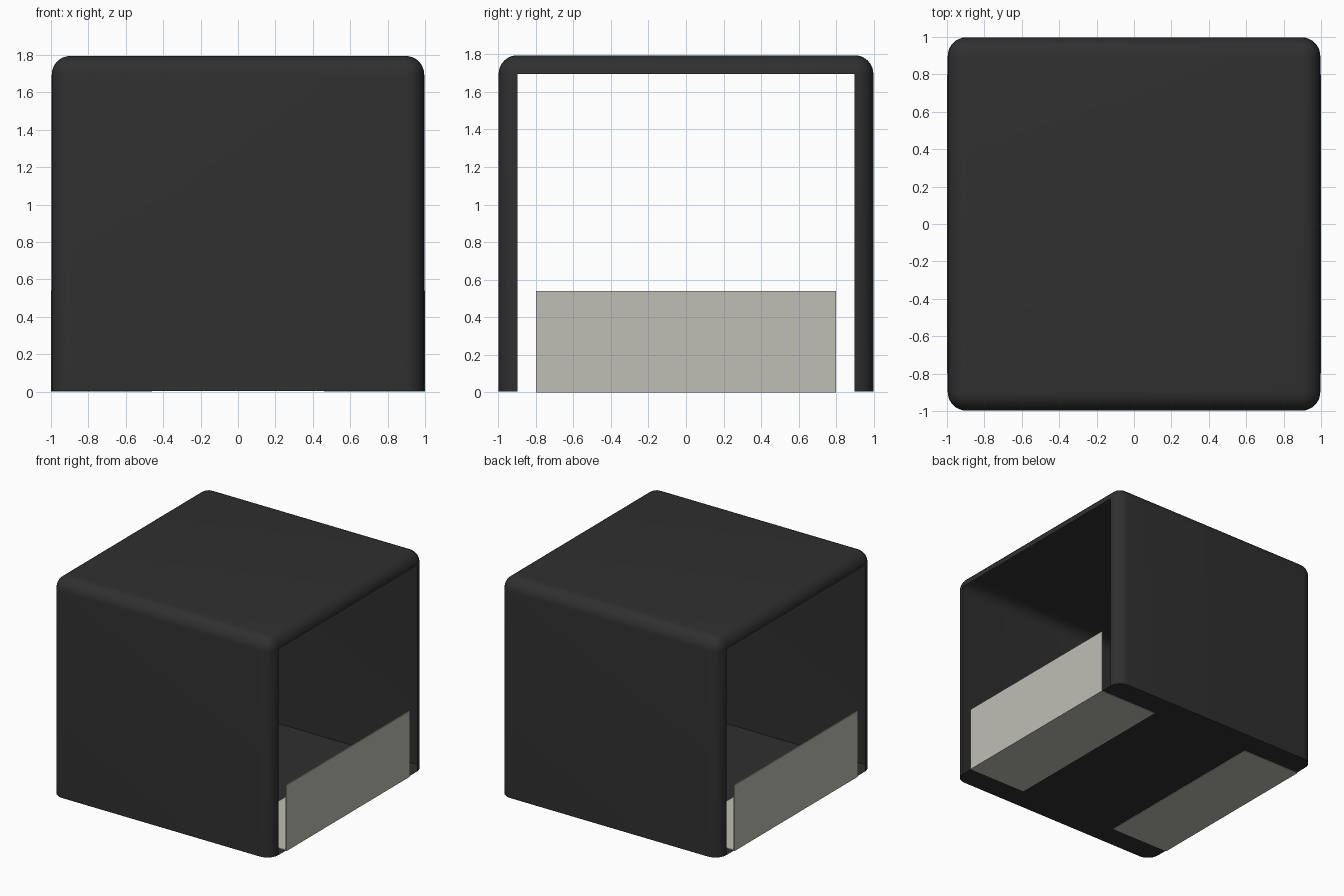
import bpy
import bmesh
import math
from mathutils import Matrix

if "Cube" in bpy.data.objects:
    bpy.data.objects.remove(bpy.data.objects["Cube"], do_unlink=True)


def make_material(name, color):
    mat = bpy.data.materials.new(name)
    mat.use_nodes = True
    mat.diffuse_color = color
    mat.node_tree.nodes["Principled BSDF"].inputs["Base Color"].default_value = color
    return mat


def make_object(name, bm, mat):
    bmesh.ops.recalc_face_normals(bm, faces=bm.faces)
    mesh = bpy.data.meshes.new(name)
    bm.to_mesh(mesh)
    bm.free()
    mesh.materials.append(mat)
    obj = bpy.data.objects.new(name, mesh)
    bpy.context.collection.objects.link(obj)
    return obj


charcoal = make_material("charcoal", (0.029, 0.029, 0.029, 1))
warm_grey = make_material("warm_grey", (0.52, 0.52, 0.46, 1))

WIDTH, DEPTH, TOP, BASE = 1.992, 1.996, 1.795, 0.004
RADIUS = 0.1

# Rounded shell: every edge but the bottom ones is rounded
bm = bmesh.new()
height = TOP - BASE
bmesh.ops.create_cube(bm, size=1, matrix=Matrix.Translation((0, 0, BASE + height / 2))
                      @ Matrix.Diagonal((WIDTH, DEPTH, height, 1)))
round_edges = [e for e in bm.edges if max(v.co.z for v in e.verts) > 1]
bmesh.ops.bevel(bm, geom=round_edges, offset=RADIUS, offset_type='OFFSET',
                segments=8, profile=0.5, affect='EDGES')
bmesh.ops.recalc_face_normals(bm, faces=bm.faces)

# Open both flat ends
ends = [f for f in bm.faces if abs(f.normal.x) > 0.99 and f.calc_area() > 1]
bmesh.ops.delete(bm, geom=ends, context='FACES')
shell = make_object("shell", bm, charcoal)
bpy.ops.object.select_all(action='DESELECT')
shell.select_set(True)
bpy.context.view_layer.objects.active = shell
bpy.ops.object.shade_smooth_by_angle(angle=math.radians(40))

# Folded sills: an upright plate and a floor plate at each open end
THICK, REACH, HALF = 0.008, 0.54, 0.8
for side, label in ((1, "left"), (-1, "right")):
    profile = [(1, 0), (1, REACH), (1 - THICK, REACH), (1 - THICK, THICK),
               (1 - REACH, THICK), (1 - REACH, 0)]
    bm = bmesh.new()
    face = bm.faces.new([bm.verts.new((side * x, -HALF, z)) for x, z in profile])
    extruded = bmesh.ops.extrude_face_region(bm, geom=[face])["geom"]
    verts = [g for g in extruded if isinstance(g, bmesh.types.BMVert)]
    bmesh.ops.translate(bm, verts=verts, vec=(0, 2 * HALF, 0))
    make_object(label + "_sill", bm, warm_grey)
